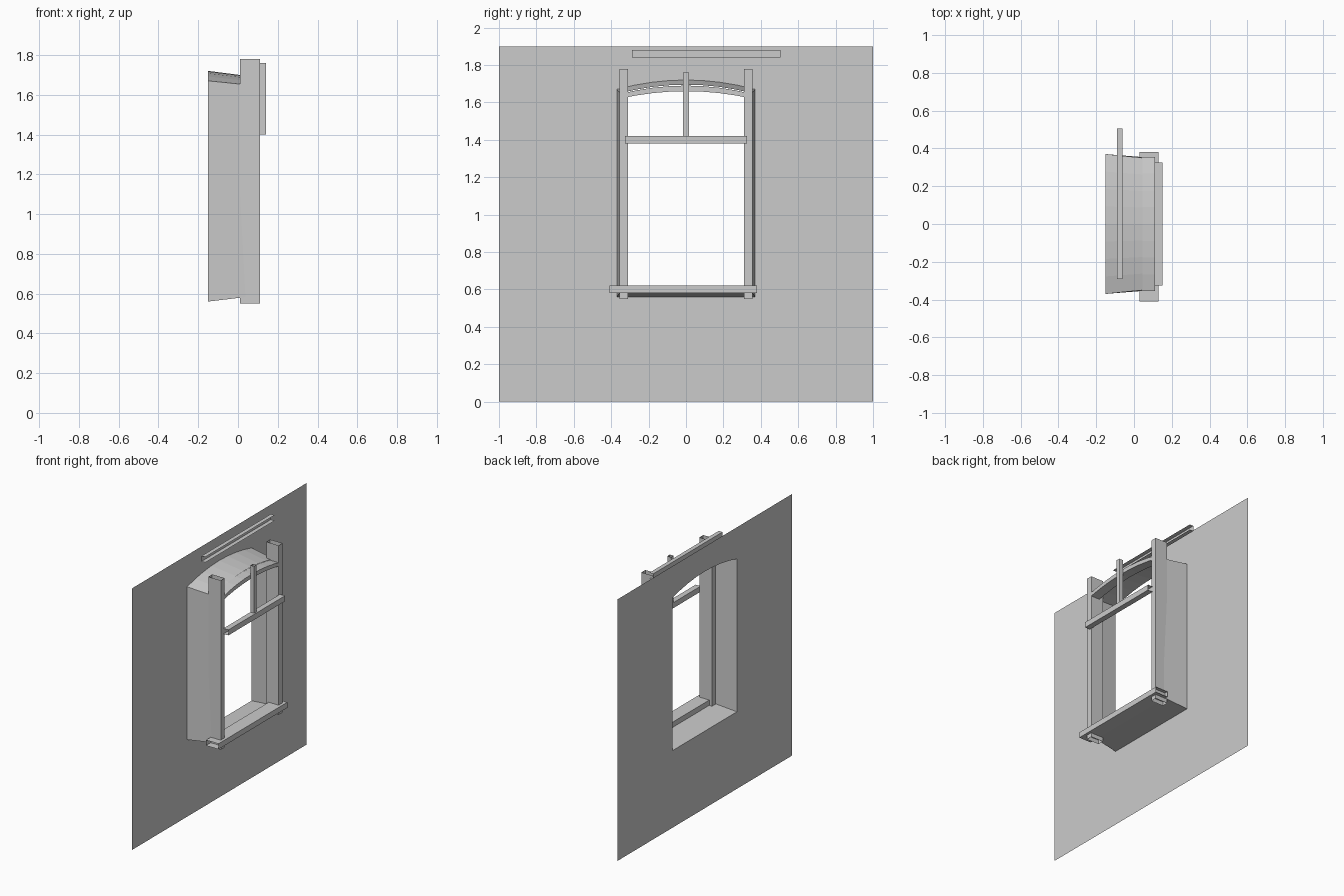
import bpy

if "Cube" in bpy.data.objects:
    bpy.data.objects.remove(bpy.data.objects["Cube"])

SEG = 8  # facets in each arch


def mesh_object(name, verts, faces):
    me = bpy.data.meshes.new(name)
    me.from_pydata(verts, [], faces)
    me.update()
    ob = bpy.data.objects.new(name, me)
    bpy.context.collection.objects.link(ob)
    return ob


def tube(name, x, y, z, axis, skip=()):
    """Rectangular bar with open ends along axis; skip drops further sides."""
    verts = [(a, b, c) for a in x for b in y for c in z]
    sides = {'x-': (0, 1, 3, 2), 'x+': (4, 6, 7, 5), 'y-': (0, 4, 5, 1),
             'y+': (2, 3, 7, 6), 'z-': (0, 2, 6, 4), 'z+': (1, 5, 7, 3)}
    faces = [f for k, f in sides.items() if k[0] != axis and k not in skip]
    return mesh_object(name, verts, faces)


def arch(half, spring, apex):
    """(y, z) points of a shallow arch from -half to +half."""
    pts = []
    for i in range(SEG + 1):
        t = 2 * i / SEG - 1
        pts.append((half * t, spring + (apex - spring) * (1 - t * t)))
    return pts


# Thin wall with an arched opening
WX = -0.15
outer = arch(0.37, 1.67, 1.72)
verts, faces = [], []


def quad(*pts):
    n = len(verts)
    verts.extend((WX, y, z) for y, z in pts)
    faces.append((n, n + 1, n + 2, n + 3))


quad((-1, 0), (1, 0), (1, 0.56), (-1, 0.56))
quad((-1, 0.56), (-0.37, 0.56), (-0.37, 1.9), (-1, 1.9))
quad((0.37, 0.56), (1, 0.56), (1, 1.9), (0.37, 1.9))
for (y0, z0), (y1, z1) in zip(outer, outer[1:]):
    quad((y0, z0), (y1, z1), (y1, 1.9), (y0, 1.9))
mesh_object("wall", verts, faces)

# Tapering reveal running from the wall opening back to the frame
front = [(WX, -0.37, 0.56)] + [(WX, y, z) for y, z in outer] + [(WX, 0.37, 0.56)]
inner = arch(0.35, 1.65, 1.695)
back = [(0.10, -0.35, 0.59)] + [(0.045, y, z) for y, z in inner] + [(0.10, 0.35, 0.59)]
n = len(front)
mesh_object("reveal", front + back,
            [(i, (i + 1) % n, n + (i + 1) % n, n + i) for i in range(n)])

# Side posts
for side, y in (("left", (-0.355, -0.31)), ("right", (0.31, 0.355))):
    tube(side + "_post", (0.01, 0.11), y, (0.55, 1.78), 'z')

# Curved head bar of the frame
low, high = arch(0.355, 1.62, 1.66), arch(0.355, 1.645, 1.69)
rings = []
for (y, z0), (_, z1) in zip(low, high):
    rings += [(0.04, y, z0), (0.11, y, z0), (0.11, y, z1), (0.04, y, z1)]
mesh_object("arched_head", rings,
            [(4 * i + j, 4 * i + (j + 1) % 4, 4 * i + 4 + (j + 1) % 4, 4 * i + 4 + j)
             for i in range(SEG) for j in range(4)])

# Sill, transom, mullion and the bar above the window
tube("sill", (0.03, 0.13), (-0.41, 0.38), (0.58, 0.62), 'y')
tube("transom", (0.11, 0.15), (-0.325, 0.325), (1.38, 1.42), 'y')
tube("mullion", (0.11, 0.14), (-0.015, 0.015), (1.40, 1.76), 'z')
tube("upper_bar", (-0.09, -0.06), (-0.29, 0.505), (1.84, 1.88), 'y', skip=('x+',))
